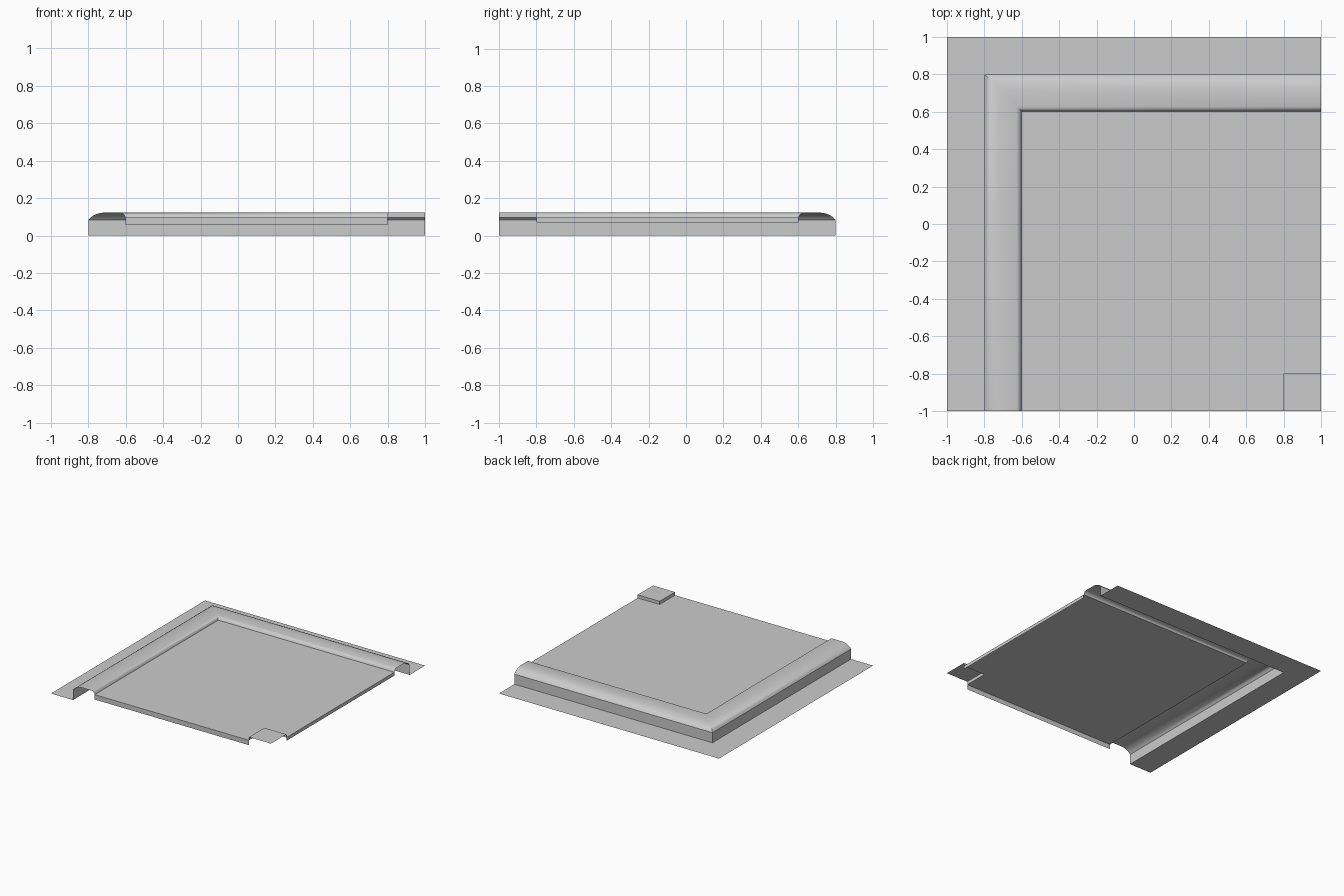
import bpy

if "Cube" in bpy.data.objects:
    bpy.data.objects.remove(bpy.data.objects["Cube"])

RIM, FLOOR = 0.123, 0.097   # heights of the rim top and the inset floor


def make_object(name, verts, faces, smooth=False):
    mesh = bpy.data.meshes.new(name)
    mesh.from_pydata(verts, [], faces)
    obj = bpy.data.objects.new(name, mesh)
    bpy.context.collection.objects.link(obj)
    if smooth:
        bpy.context.view_layer.objects.active = obj
        obj.select_set(True)
        bpy.ops.object.shade_smooth_by_angle(angle=0.6)
        obj.select_set(False)
    return obj


# Ground strip and raised curb: one profile swept around the back left corner
# (distance from centre, height)
profile = [(1, 0), (0.8, 0), (0.8, 0.083), (0.788, 0.097), (0.77, 0.109),
           (0.748, 0.118), (0.72, RIM), (0.627, RIM), (0.616, 0.119),
           (0.607, 0.110), (0.602, FLOOR)]
verts, faces = [], []
for d, z in profile:
    verts += [(-d, -1, z), (-d, d, z), (1, d, z)]
for i in range(len(profile) - 1):
    for j in range(2):
        a = i * 3 + j
        faces.append((a, a + 1, a + 4, a + 3))
make_object("curb_and_ground_strip", verts, faces, smooth=True)

# Inset floor, notched at the front right corner
e = profile[-1][0]
outline = [(-e, -1), (0.8, -1), (0.8, -0.8), (1, -0.8), (1, e), (-e, e)]
floor_verts = [(x, y, FLOOR) for x, y in outline]
make_object("floor", floor_verts, [(0, 1, 2, 3, 4, 5)])


# Upright strips: floor skirts on the two open sides
def wall(name, p, q, low, high):
    make_object(name, [(*p, low), (*q, low), (*q, high), (*p, high)],
                [(0, 1, 2, 3)])


wall("front_skirt", (-e, -1), (0.8, -1), 0.057, FLOOR)
wall("right_skirt", (1, -0.8), (1, e), 0.07, FLOOR)

# Raised corner pad: top plus its two inward sides
path = [(0.8, -1), (0.8, -0.8), (1, -0.8)]
pad = [(x, y, FLOOR) for x, y in path] + [(x, y, RIM) for x, y in path]
pad.append((1, -1, RIM))
make_object("corner_pad", pad, [(0, 3, 4, 1), (1, 4, 5, 2), (3, 6, 5, 4)])
